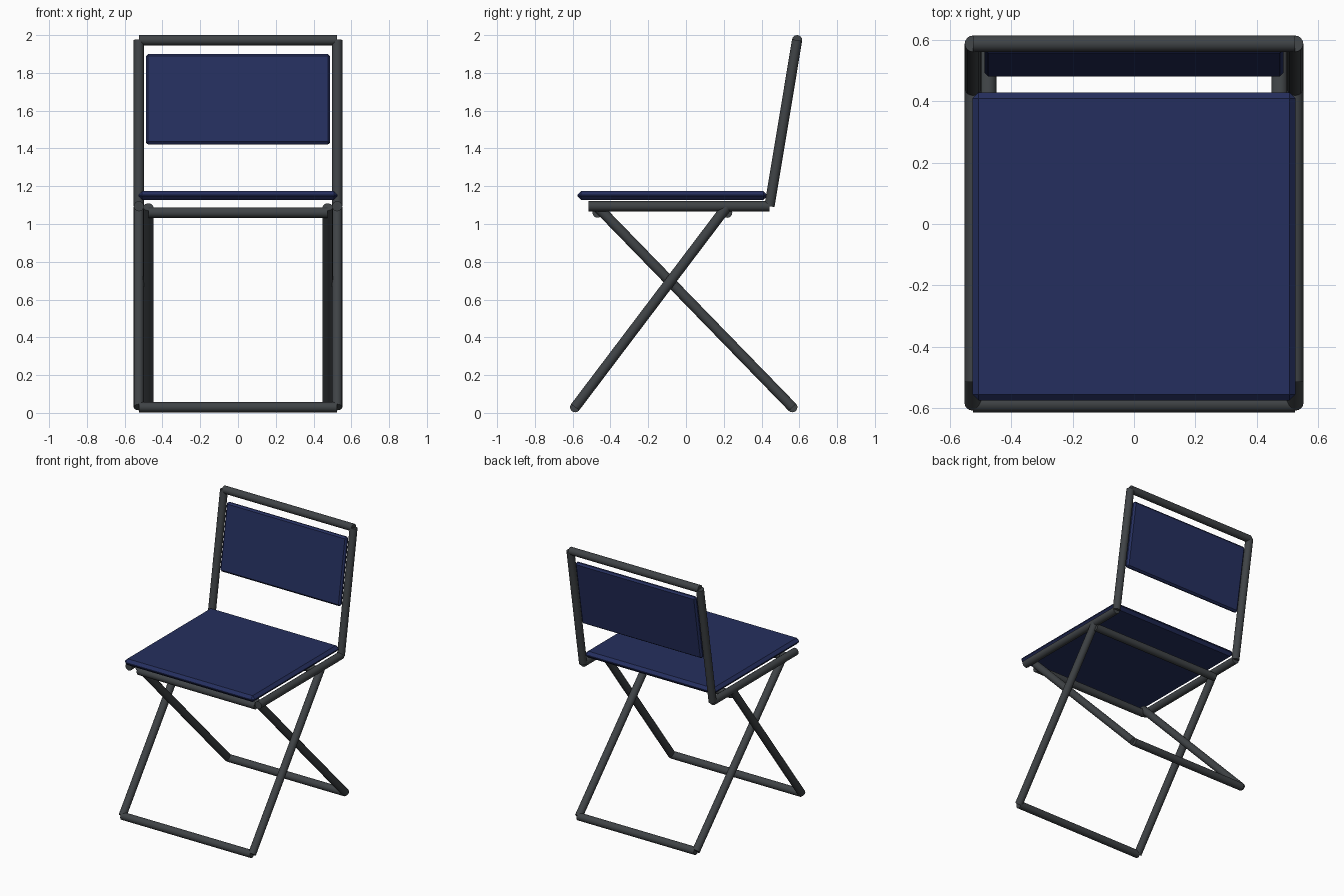
import bpy
import math
from mathutils import Vector

default = bpy.data.objects.get("Cube")
if default:
    bpy.data.objects.remove(default, do_unlink=True)


def make_material(name, rgb):
    mat = bpy.data.materials.new(name)
    mat.use_nodes = True
    mat.diffuse_color = (*rgb, 1)
    mat.node_tree.nodes["Principled BSDF"].inputs["Base Color"].default_value = (*rgb, 1)
    return mat


metal = make_material("dark grey metal", (0.05, 0.056, 0.061))
fabric = make_material("navy fabric", (0.018, 0.028, 0.112))

RADIUS = 0.027
OUTER = 0.525   # half width of front legs, rails and back posts
INNER = 0.475   # half width of the rear-footed legs


def tube(name, start, end):
    """Straight flat-ended tube between two points."""
    a, b = Vector(start), Vector(end)
    axis = b - a
    bpy.ops.mesh.primitive_cylinder_add(
        vertices=16, radius=RADIUS, depth=axis.length, location=(a + b) / 2,
        rotation=axis.to_track_quat("Z", "Y").to_euler())
    obj = bpy.context.object
    obj.name = name
    obj.data.materials.append(metal)
    bpy.ops.object.shade_smooth_by_angle(angle=math.radians(40))


def side_pair(name, x, start, end):
    """The same tube on both sides, from (y, z) to (y, z)."""
    for side, sx in (("left", x), ("right", -x)):
        tube(f"{name}_{side}", (sx, *start), (sx, *end))


def crossbar(name, x, y, z):
    tube(name, (-x, y, z), (x, y, z))


def panel(name, size, location, tilt, bevel):
    """Thin cushion board with chamfered edges."""
    bpy.ops.mesh.primitive_cube_add(size=1, location=location, rotation=(tilt, 0, 0))
    obj = bpy.context.object
    obj.name = name
    obj.scale = size
    bpy.ops.object.transform_apply(location=False, rotation=False, scale=True)
    mod = obj.modifiers.new("chamfer", "BEVEL")
    mod.width = bevel
    mod.segments = 1
    obj.data.materials.append(fabric)


# Crossed legs
side_pair("front_leg", OUTER, (-0.587, 0.03), (0.215, 1.09))
crossbar("front_foot_bar", OUTER, -0.587, 0.03)
crossbar("rear_support_bar", OUTER, 0.218, 1.06)
side_pair("rear_leg", INNER, (0.563, 0.03), (-0.468, 1.09))
crossbar("rear_foot_bar", INNER, 0.563, 0.03)
crossbar("front_support_bar", INNER, -0.468, 1.06)

# Seat rails and backrest frame
BACK_LOW, BACK_TOP = (0.442, 1.094), (0.588, 1.973)
side_pair("seat_rail", OUTER, (-0.515, 1.094), BACK_LOW)
side_pair("back_post", OUTER, BACK_LOW, BACK_TOP)
crossbar("back_top_bar", OUTER, *BACK_TOP)

# Seat and backrest boards
lean = math.atan2(BACK_TOP[0] - BACK_LOW[0], BACK_TOP[1] - BACK_LOW[1])
panel("seat", (1.054, 1.005, 0.046), (0, -0.073, 1.151), 0, 0.02)
panel("backrest", (0.976, 0.034, 0.484), (0, 0.536, 1.66), -lean, 0.012)
